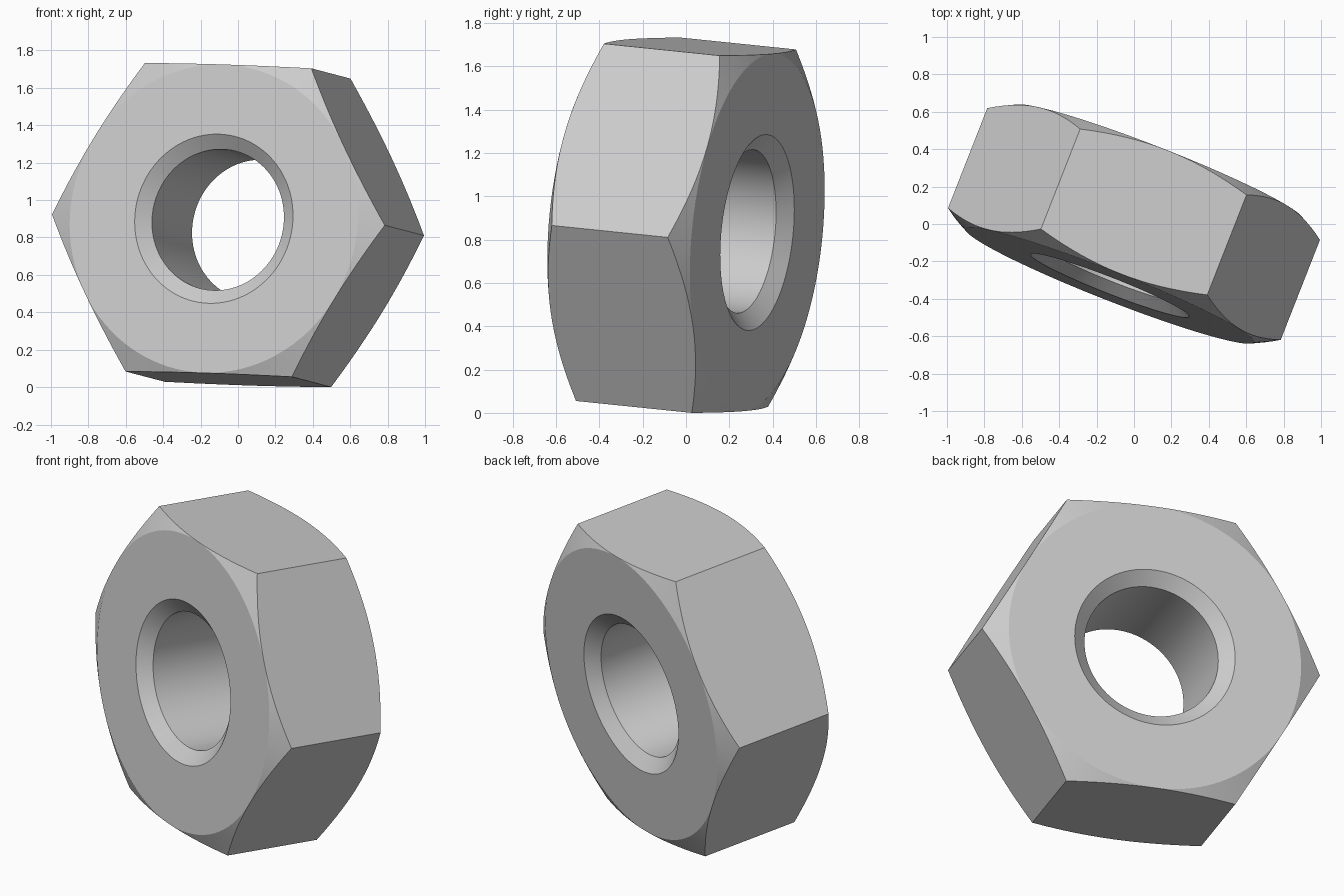
import bpy, bmesh, math
from mathutils import Vector, Matrix

cube = bpy.data.objects.get("Cube")
if cube:
    bpy.data.objects.remove(cube, do_unlink=True)

CORNER = 0.957                                 # hexagon corner radius
FLAT = CORNER * math.cos(math.pi / 6)          # hexagon flat radius
FACE = FLAT - 0.001                            # round end face radius
HALF, CORNER_HALF = 0.355, 0.2885              # half thickness: face, corner
BORE, MOUTH, BORE_HALF = 0.379, 0.4545, 0.295  # hole and its countersink
SEGMENTS = 96                                  # multiple of six

steel = bpy.data.materials.new("grey_steel")
steel.use_nodes = True
colour = (0.6, 0.6, 0.6, 1)
steel.diffuse_color = colour
steel.node_tree.nodes["Principled BSDF"].inputs["Base Color"].default_value = colour


def section(angle):
    """Closed radial profile of the nut at one angle around its axis."""
    turn = angle % (math.pi / 3) - math.pi / 6
    side = FLAT / math.cos(turn)
    edge = HALF - (HALF - CORNER_HALF) * (side - FACE) / (CORNER - FACE)
    upper = [(BORE, BORE_HALF), (MOUTH, HALF), (FACE, HALF), (side, edge)]
    lower = [(r, -h) for r, h in reversed(upper)]
    return [Vector((r * math.cos(angle), r * math.sin(angle), h))
            for r, h in upper + lower]


# Sweep the profile around the axis
bm = bmesh.new()
rings = [[bm.verts.new(p) for p in section(math.tau * i / SEGMENTS)]
         for i in range(SEGMENTS)]
for i, ring in enumerate(rings):
    after = rings[(i + 1) % SEGMENTS]
    for j in range(len(ring)):
        k = (j + 1) % len(ring)
        bm.faces.new((ring[j], ring[k], after[k], after[j]))
bmesh.ops.recalc_face_normals(bm, faces=bm.faces)

mesh = bpy.data.meshes.new("hex_nut")
bm.to_mesh(mesh)
bm.free()
mesh.materials.append(steel)
nut = bpy.data.objects.new("hex_nut", mesh)
bpy.context.collection.objects.link(nut)

# Tilt: the axis runs front to back, one corner points right
axis = Vector((0.21, 0.535, -0.055)).normalized()
corner = Vector((0.895, -0.3375, -0.03))
corner = (corner - axis * corner.dot(axis)).normalized()
tilt = Matrix((corner, axis.cross(corner), axis)).transposed()
mesh.transform(tilt.to_4x4())
mesh.transform(Matrix.Translation((0, 0, -min(v.co.z for v in mesh.vertices))))

bpy.context.view_layer.objects.active = nut
nut.select_set(True)
bpy.ops.object.shade_smooth_by_angle(angle=math.radians(20))
